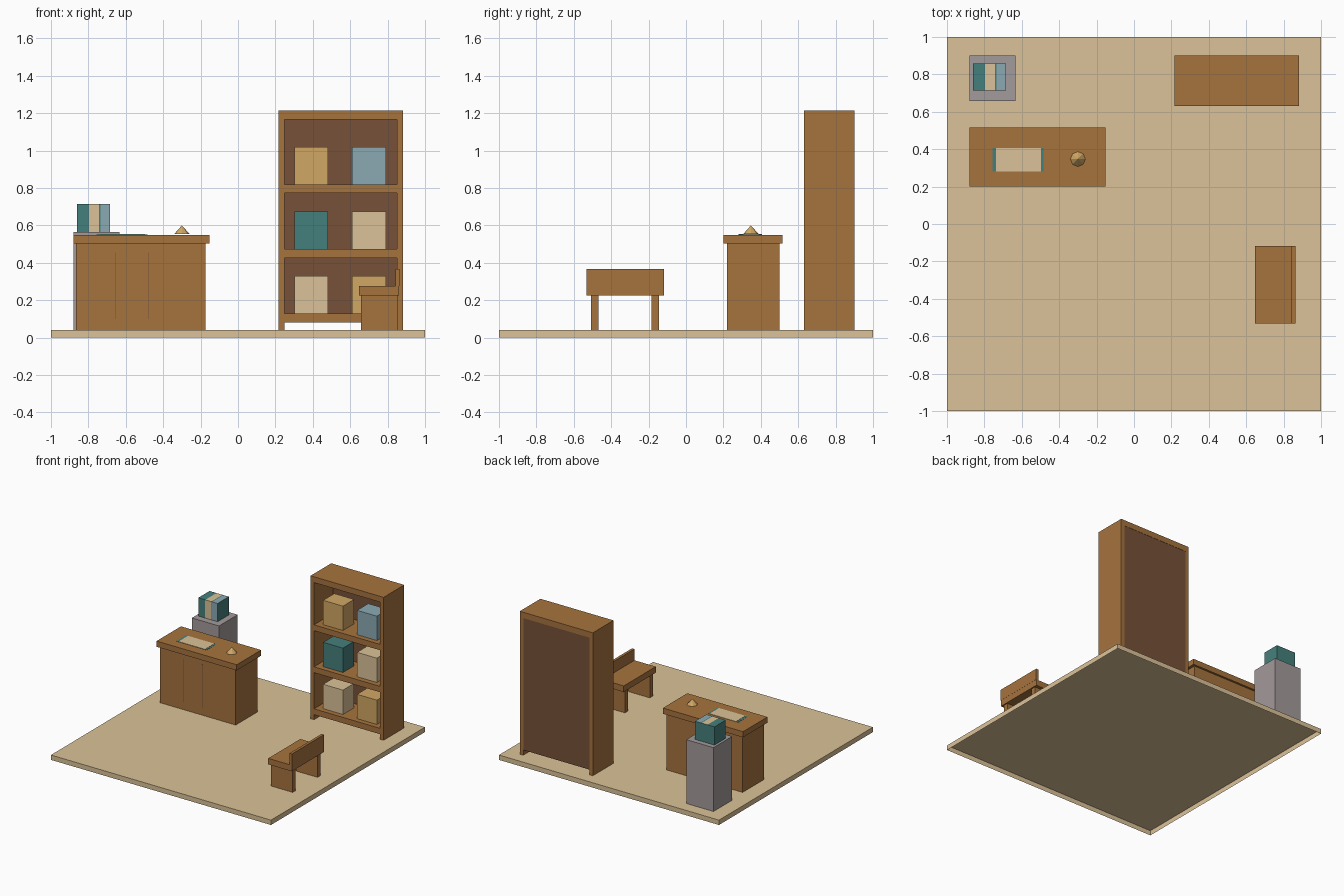
import bpy
import bmesh

cube = bpy.data.objects.get("Cube")
if cube:
    bpy.data.objects.remove(cube, do_unlink=True)


def material(name, rgb):
    m = bpy.data.materials.new(name)
    m.use_nodes = True
    m.diffuse_color = (*rgb, 1)
    m.node_tree.nodes["Principled BSDF"].inputs["Base Color"].default_value = (*rgb, 1)
    return m


wood = material("wood", (0.38, 0.172, 0.048))
dark_wood = material("dark wood", (0.18, 0.083, 0.04))
cream = material("cream", (0.71, 0.54, 0.315))
ochre = material("ochre", (0.64, 0.39, 0.13))
blue = material("dusty blue", (0.26, 0.4, 0.45))
teal = material("teal", (0.06, 0.215, 0.2))
grey = material("warm grey", (0.37, 0.325, 0.325))


def finish(name, bm, *mats):
    mesh = bpy.data.meshes.new(name)
    bm.to_mesh(mesh)
    bm.free()
    for m in mats:
        mesh.materials.append(m)
    obj = bpy.data.objects.new(name, mesh)
    bpy.context.scene.collection.objects.link(obj)
    return obj


def box(name, xs, ys, zs, *mats, open_bottom=False):
    """Box spanning three ranges."""
    bm = bmesh.new()
    bmesh.ops.create_cube(bm, size=1)
    if open_bottom:
        bottom = [f for f in bm.faces if f.normal.z < -0.5]
        bmesh.ops.delete(bm, geom=bottom, context='FACES_ONLY')
    for v in bm.verts:
        v.co = [r[0] if c < 0 else r[1] for c, r in zip(v.co, (xs, ys, zs))]
    return finish(name, bm, *mats)


# Floor: a shallow tray, open underneath
box("floor", (-1, 1), (-1, 1), (0, 0.04), cream, open_bottom=True)
GROUND = 0.0405

# Bookcase: sides, top, shelves and nearly flush back
X0, X1, Y0, Y1, TOP, T = 0.217, 0.881, 0.632, 0.9, 1.215, 0.032
box("bookcase_side_right", (X0, X0 + T), (Y0, Y1), (GROUND, TOP), wood)
box("bookcase_side_left", (X1 - T, X1), (Y0, Y1), (GROUND, TOP), wood)
inner = (X0 + T, X1 - T)
box("bookcase_top", inner, (Y0, Y1), (1.167, TOP), wood)
box("bookcase_back", inner, (0.88, 0.898), (0.082, 1.167), dark_wood)

# Shelves, each with two storage boxes
rows = [(0.13, cream, ochre), (0.475, teal, cream), (0.82, ochre, blue)]
for i, (z, first, second) in enumerate(rows):
    box(f"shelf_{i}", inner, (Y0, 0.88), (z - 0.048, z), wood)
    for side, x, mat in (("right", 0.302, first), ("left", 0.61, second)):
        box(f"storage_box_{i}_{side}", (x, x + 0.18), (0.674, 0.82), (z, z + 0.2), mat)

# Desk with door gaps
DESK = 0.55
box("desk_body", (-0.865, -0.175), (0.22, 0.5), (GROUND, 0.503), wood)
box("desk_top", (-0.88, -0.152), (0.2, 0.517), (0.503, DESK), wood)
for i, x in enumerate((-0.653, -0.48)):
    box(f"desk_door_gap_{i}", (x - 0.002, x + 0.002), (0.219, 0.221), (0.1, 0.455), dark_wood)

# Open book on the desk
box("book_cover", (-0.757, -0.483), (0.282, 0.405), (DESK, DESK + 0.0015), teal)
box("book_pages", (-0.738, -0.498), (0.282, 0.405), (DESK, DESK + 0.003), cream)

# Small cone ornament
bm = bmesh.new()
bmesh.ops.create_cone(bm, cap_ends=True, segments=8, radius1=0.04, radius2=0, depth=0.045)
bmesh.ops.translate(bm, verts=bm.verts, vec=(-0.3, 0.347, DESK + 0.0275))
finish("cone_ornament", bm, ochre)

# Pedestal and striped block: stripes run over the front and top only
box("pedestal", (-0.88, -0.633), (0.658, 0.9), (GROUND, 0.565), grey)
stripes = [(-0.86, -0.797, teal), (-0.797, -0.742, cream),
           (-0.742, -0.734, teal), (-0.734, -0.685, blue)]
for i, (a, b, mat) in enumerate(stripes):
    part = box(f"block_stripe_{i}", (a, b), (0.713, 0.859), (0.565, 0.715), teal, mat)
    for p in part.data.polygons:
        p.material_index = int(p.normal.z > 0.5 or p.normal.y < -0.5)

# Bench with slab legs and low back
box("bench_seat", (0.648, 0.862), (-0.533, -0.117), (0.225, 0.275), wood)
box("bench_back", (0.841, 0.863), (-0.533, -0.117), (0.275, 0.368), wood)
for side, y in (("front", -0.508), ("rear", -0.185)):
    box(f"bench_leg_{side}", (0.657, 0.852), (y, y + 0.04), (GROUND, 0.225), wood)
